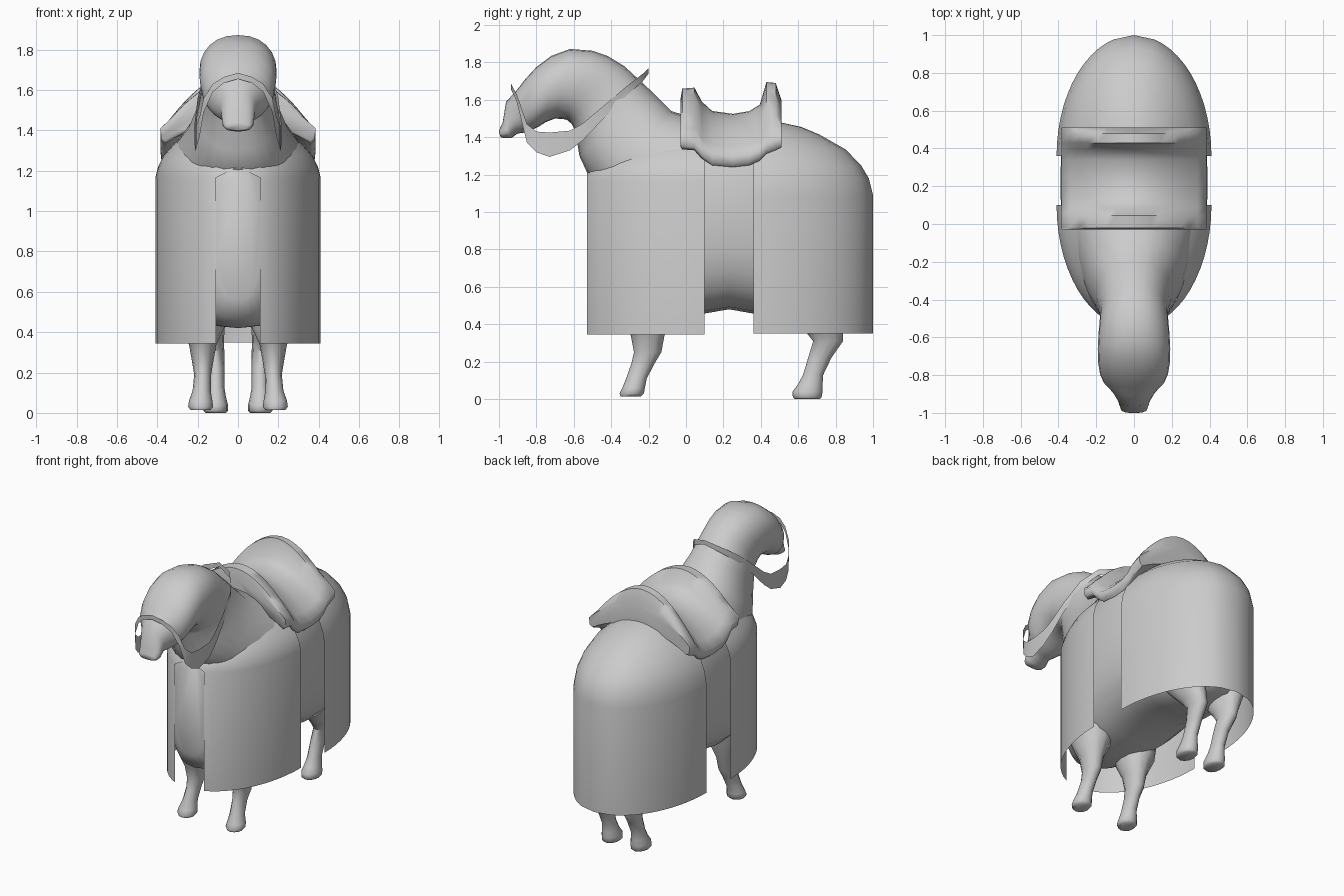
import bpy
from math import sin, cos, pi, radians, asin, copysign

if "Cube" in bpy.data.objects:
    bpy.data.objects.remove(bpy.data.objects["Cube"])

grey = bpy.data.materials.new("plain grey")
grey.use_nodes = True
grey.diffuse_color = (0.6, 0.6, 0.6, 1)
grey.node_tree.nodes["Principled BSDF"].inputs["Base Color"].default_value = (0.6, 0.6, 0.6, 1)


def make(name, verts, faces, angle=50):
    mesh = bpy.data.meshes.new(name)
    mesh.from_pydata(verts, [], faces)
    mesh.materials.append(grey)
    mesh.validate()
    obj = bpy.data.objects.new(name, mesh)
    bpy.context.collection.objects.link(obj)
    bpy.ops.object.select_all(action='DESELECT')
    obj.select_set(True)
    bpy.context.view_layer.objects.active = obj
    bpy.ops.object.mode_set(mode='EDIT')
    bpy.ops.mesh.select_all(action='SELECT')
    bpy.ops.mesh.normals_make_consistent(inside=False)
    bpy.ops.object.mode_set(mode='OBJECT')
    bpy.ops.object.shade_smooth_by_angle(angle=radians(angle))
    return obj


def loft(name, rings, angle=50):
    """Closed tube through equal rings, capped at both ends."""
    n = len(rings[0])
    faces = [(i * n + j, i * n + (j + 1) % n, (i + 1) * n + (j + 1) % n, (i + 1) * n + j)
             for i in range(len(rings) - 1) for j in range(n)]
    faces += [tuple(range(n)), tuple(range((len(rings) - 1) * n, len(rings) * n))]
    return make(name, [p for r in rings for p in r], faces, angle)


def spow(v, e):
    return copysign(abs(v) ** e, v)


def slab_ring(top, bottom, w, e=1.0, n=24):
    """Ring in a plane through two midline points (y, z), half-width w."""
    pts = []
    for k in range(n):
        a = 2 * pi * k / n
        t = (1 + spow(cos(a), e)) / 2
        pts.append((w * spow(sin(a), e),
                    bottom[0] + (top[0] - bottom[0]) * t,
                    bottom[1] + (top[1] - bottom[1]) * t))
    return pts


# Torso: y, top, bottom, half-width
torso = [(-.525, 1.21, .56, .11), (-.48, 1.24, .46, .175), (-.35, 1.35, .42, .27),
         (-.2, 1.41, .42, .34), (0, 1.46, .44, .385), (.23, 1.48, .48, .39),
         (.4, 1.47, .45, .385), (.6, 1.42, .42, .34), (.8, 1.32, .45, .25),
         (.93, 1.15, .55, .11)]
loft("torso", [slab_ring((y, t), (y, b), w, .75) for y, t, b, w in torso])

# Neck and head: upper outline, lower outline, half-width
neck = [((.15, 1.47), (-.38, 1.1), .31), ((-.08, 1.54), (-.505, 1.16), .255),
        ((-.2, 1.66), (-.57, 1.3), .2), ((-.33, 1.78), (-.59, 1.43), .178),
        ((-.42, 1.835), (-.61, 1.47), .182), ((-.5, 1.862), (-.64, 1.495), .187),
        ((-.62, 1.872), (-.7, 1.5), .192), ((-.72, 1.835), (-.75, 1.48), .19),
        ((-.8, 1.775), (-.79, 1.455), .18), ((-.86, 1.71), (-.82, 1.44), .16),
        ((-.91, 1.645), (-.86, 1.425), .115), ((-.962, 1.59), (-.9, 1.42), .085),
        ((-.98, 1.48), (-.935, 1.395), .078), ((-.998, 1.44), (-.97, 1.395), .068),
        ((-1, 1.425), (-.99, 1.4), .05)]
loft("neck_and_head", [slab_ring(*s, .9) for s in neck])

# Legs: x, y, z, half-width, half-depth
fore = [(.19, -.2, .7, .13, .17), (.175, -.205, .45, .12, .14), (.175, -.205, .34, .068, .09),
        (.175, -.205, .25, .052, .073), (.175, -.23, .19, .042, .062), (.18, -.265, .11, .045, .055),
        (.185, -.28, .06, .058, .06), (.185, -.29, .03, .062, .065), (.185, -.295, .015, .05, .055)]
hind = [(.19, .62, .75, .13, .24), (.16, .68, .5, .1, .17), (.13, .74, .36, .06, .1),
        (.12, .76, .31, .052, .08), (.11, .715, .22, .042, .062), (.11, .68, .13, .042, .054),
        (.11, .665, .08, .05, .065), (.11, .65, .04, .06, .08), (.11, .648, .01, .06, .077),
        (.11, .648, 0, .05, .067)]
for kind, path in (("front", fore), ("back", hind)):
    for side, s in (("left", 1), ("right", -1)):
        loft(f"{kind}_{side}_leg",
             [[(s * x + rx * cos(k * pi / 6), y + ry * sin(k * pi / 6), z) for k in range(12)]
              for x, y, z, rx, ry in path])

# Cloth covers: domed half shells with a straight skirt
dome = [(.02, 1.5), (.22, 1.48), (.4, 1.455), (.55, 1.415), (.77, 1.335)]


def cover(name, y0, depth, rim, slit):
    profile = dome + rim
    edge = asin(.11 / .41)
    half = [edge + (pi / 2 - edge) * k / 12 for k in range(13)]
    angles = [-a for a in reversed(half)] + [0] + half
    n, mid = len(angles), len(half)
    verts = [(.41 * r * sin(a), y0 + depth * r * cos(a), z) for r, z in profile for a in angles]
    faces = []
    for i in range(len(profile) - 1):
        for j in range(n - 1):
            quad = [i * n + j, i * n + j + 1, (i + 1) * n + j + 1, (i + 1) * n + j]
            if slit and j in (mid - 1, mid) and i >= 6:
                if i > 6:
                    continue
                quad.remove((i + 1) * n + mid)   # pointed top of the slit
            faces.append(quad)
    return make(name, verts, faces)


cover("rear_cloth", .36, .64, [(.9, 1.25), (.965, 1.18), (1, 1.09), (1, .35)], False)
cover("front_cloth", .1, -.652, [(.9, 1.275), (.965, 1.22), (1, 1.165), (1, .345)], True)

# Saddle: y, crown height, flap edge height
saddle = [(-.03, 1.6, 1.35), (-.02, 1.66, 1.335), (.045, 1.665, 1.33),
          (.085, 1.59, 1.285), (.14, 1.54, 1.25), (.25, 1.525, 1.24),
          (.34, 1.54, 1.25), (.395, 1.575, 1.275), (.43, 1.695, 1.31),
          (.48, 1.69, 1.33), (.51, 1.6, 1.345)]
us = [k / 8 for k in range(-8, 9)]
rings = []
for y, crown, low in saddle:
    outer = [(.385 * u, y, low + .06 + (crown - low - .06) * (1 - abs(u) ** 1.9)) for u in us]
    inner = [(.36 * u, y, low + (1.45 - low) * (1 - u * u)) for u in reversed(us)]
    rings.append(outer + [(.38, y, low + .015)] + inner + [(-.38, y, low + .015)])
loft("saddle", rings, 60)

# Rein: flat strap looping from the nose round the neck
half = [(0, -.2, 1.77, 1.74), (.1, -.23, 1.74, 1.7), (.17, -.32, 1.67, 1.62),
        (.2, -.45, 1.56, 1.49), (.21, -.55, 1.475, 1.385), (.215, -.62, 1.435, 1.33),
        (.21, -.73, 1.425, 1.295), (.205, -.8, 1.43, 1.32), (.19, -.85, 1.47, 1.37),
        (.17, -.88, 1.56, 1.49), (.125, -.905, 1.63, 1.59), (.07, -.925, 1.665, 1.635),
        (0, -.935, 1.685, 1.655)]
loop = half + [(-x, y, t, b) for x, y, t, b in half[-2:0:-1]]
n = len(loop)
verts = [(x, y, z) for x, y, t, b in loop for z in (t, b)]
make("rein", verts, [(2 * i, 2 * i + 1, 2 * ((i + 1) % n) + 1, 2 * ((i + 1) % n)) for i in range(n)])
